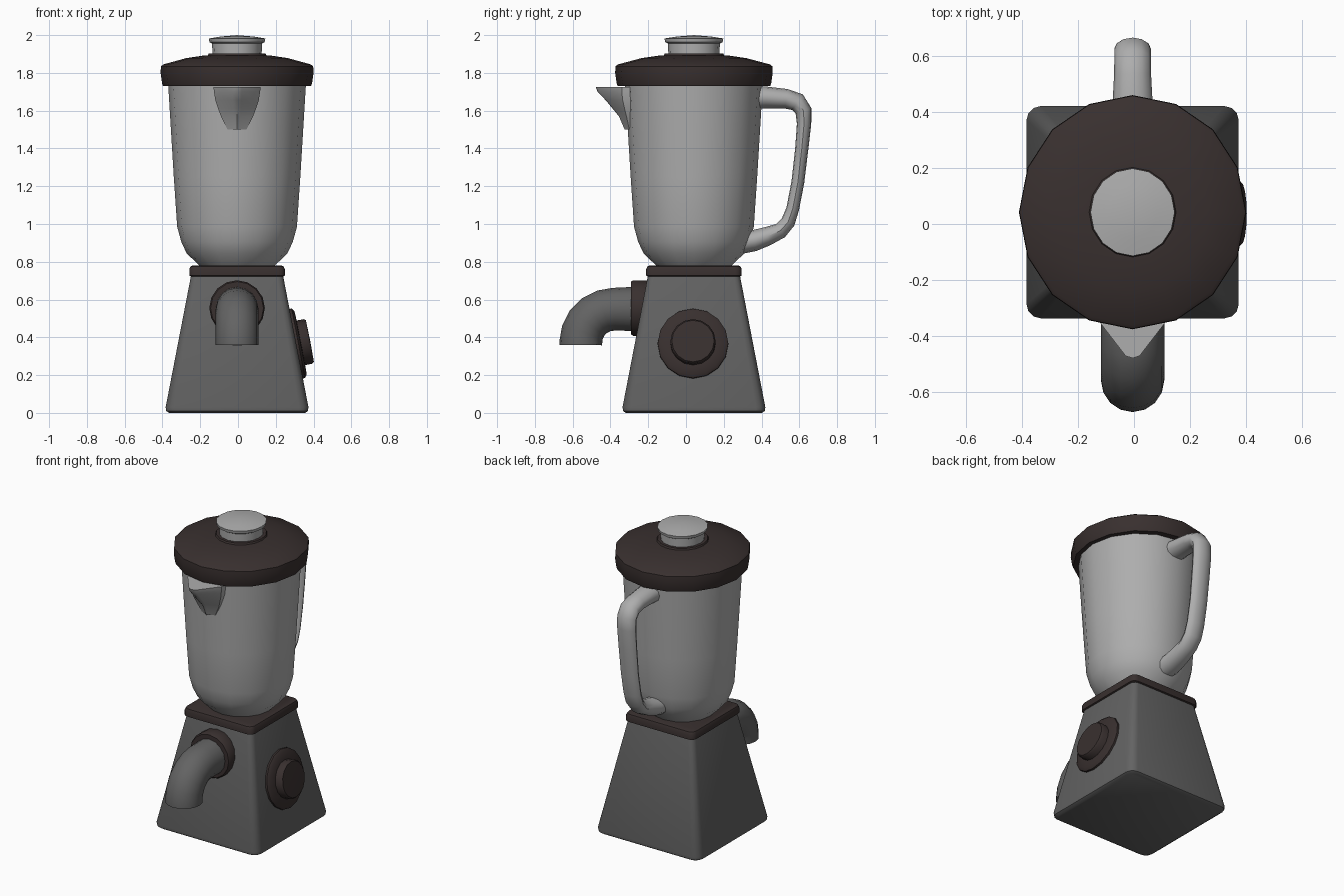
import bpy, bmesh, math
from mathutils import Vector, Matrix

if "Cube" in bpy.data.objects:
    bpy.data.objects.remove(bpy.data.objects["Cube"])

CX, CY = -0.005, 0.042   # vertical axis of the machine


def material(name, rgb):
    m = bpy.data.materials.new(name)
    m.diffuse_color = (*rgb, 1)
    m.use_nodes = True
    m.node_tree.nodes["Principled BSDF"].inputs["Base Color"].default_value = m.diffuse_color
    return m


LIGHT = material("light grey", (0.42, 0.42, 0.42))
GREY = material("dark grey", (0.125, 0.125, 0.125))
BROWN = material("dark brown", (0.040, 0.029, 0.028))


def loft(name, rings, mat, angle=40, matrix=None):
    """Skin a list of equal-sized point rings and cap both ends."""
    bm = bmesh.new()
    vs = [[bm.verts.new(p) for p in r] for r in rings]
    n = len(rings[0])
    for a, b in zip(vs, vs[1:]):
        for i in range(n):
            bm.faces.new((a[i], a[(i + 1) % n], b[(i + 1) % n], b[i]))
    bm.faces.new(vs[0])
    bm.faces.new(vs[-1])
    bmesh.ops.remove_doubles(bm, verts=bm.verts, dist=1e-5)
    bmesh.ops.recalc_face_normals(bm, faces=bm.faces)
    if matrix:
        bm.transform(matrix)
    me = bpy.data.meshes.new(name)
    bm.to_mesh(me)
    bm.free()
    me.materials.append(mat)
    me.shade_smooth()
    me.set_sharp_from_angle(angle=math.radians(angle))
    ob = bpy.data.objects.new(name, me)
    bpy.context.collection.objects.link(ob)
    return ob


def lathe(name, profile, mat, matrix, n=16, sy=1.0, angle=40):
    """Profile of (radius, height) turned about local z."""
    rings = [[Vector((r * math.cos(2 * math.pi * i / n),
                      r * sy * math.sin(2 * math.pi * i / n), z))
              for i in range(n)] for r, z in profile]
    return loft(name, rings, mat, angle, matrix)


def square_ring(half, z, c, seg=3):
    """Square with rounded corners of radius c."""
    pts = []
    for q, (sx, sy) in enumerate(((1, 1), (-1, 1), (-1, -1), (1, -1))):
        for k in range(seg + 1):
            a = math.pi / 2 * (q + k / seg)
            pts.append(Vector((CX + sx * (half - c) + c * math.cos(a),
                               CY + sy * (half - c) + c * math.sin(a), z)))
    return pts


def tube(name, path, mat, n=12, angle=40):
    """Path of (y, z, half width in x, half thickness) in the middle plane."""
    rings = []
    for i, (y, z, w, t) in enumerate(path):
        a, b = path[max(i - 1, 0)], path[min(i + 1, len(path) - 1)]
        d = Vector((0, b[0] - a[0], b[1] - a[1])).normalized()
        nrm = Vector((0, -d.z, d.y))
        rings.append([Vector((CX + w * math.cos(u), y, z)) + nrm * t * math.sin(u)
                      for u in (2 * math.pi * k / n for k in range(n))])
    return loft(name, rings, mat, angle)


axis = Matrix.Translation((CX, CY, 0))

# Motor base and its collar
loft("base", [square_ring(h, z, c) for h, z, c in
              ((0.36, 0, 0.045), (0.375, 0.01, 0.05), (0.378, 0.03, 0.05),
               (0.243, 0.73, 0.035))], GREY)
loft("collar", [square_ring(h, z, 0.035) for h, z in
                ((0.24, 0.72), (0.253, 0.727), (0.253, 0.76),
                 (0.247, 0.775), (0.235, 0.78))], BROWN)

# Jar
lathe("jar", [(0.19, 0.77), (0.205, 0.785), (0.267, 0.845), (0.295, 0.905),
              (0.317, 0.985), (0.335, 1.25), (0.365, 1.745)], LIGHT, axis)

# Pouring lip of the jar
lip = []
for z, tip, w, side in ((1.725, -0.478, 0.125, -0.34), (1.70, -0.468, 0.122, -0.34),
                        (1.655, -0.425, 0.115, -0.335), (1.61, -0.388, 0.10, -0.325),
                        (1.57, -0.355, 0.085, -0.315), (1.50, -0.325, 0.05, -0.30)):
    lip.append([Vector((CX + x, y, z)) for x, y in
                ((-w, -0.22), (-w, side), (-w * 0.2, tip + 0.008), (0, tip),
                 (w * 0.2, tip + 0.008), (w, side), (w, -0.22))])
loft("jar_lip", lip, LIGHT, 35)

# Jar handle
tube("handle", [(0.34, 1.67, 0.078, 0.063), (0.42, 1.67, 0.072, 0.058),
                (0.53, 1.663, 0.066, 0.052), (0.59, 1.645, 0.065, 0.05),
                (0.622, 1.60, 0.065, 0.044), (0.625, 1.53, 0.065, 0.038),
                (0.613, 1.40, 0.064, 0.035), (0.592, 1.22, 0.062, 0.034),
                (0.565, 1.08, 0.062, 0.034), (0.54, 1.01, 0.062, 0.038),
                (0.50, 0.965, 0.062, 0.042), (0.43, 0.935, 0.066, 0.05),
                (0.36, 0.912, 0.07, 0.056), (0.28, 0.90, 0.075, 0.06)], LIGHT)

# Lid with its knob
lathe("lid", [(0.36, 1.73), (0.392, 1.73), (0.397, 1.745), (0.405, 1.80),
              (0.403, 1.835), (0.39, 1.845), (0.27, 1.878), (0.17, 1.893),
              (0.155, 1.893), (0.15, 1.903), (0.0, 1.903)], BROWN, axis, sy=1.03)
lathe("lid_knob", [(0.13, 1.89), (0.132, 1.955), (0.146, 1.963), (0.15, 1.982),
                   (0.09, 1.992), (0.0, 2.0)], LIGHT, axis, sy=1.04)

# Juice spout: straight run, quarter bend, open end facing down
R = 0.113
bend = [(-0.38 - 0.177 * math.sin(a), 0.372 + 0.177 * math.cos(a), R, R)
        for a in (math.pi / 2 * k / 5 for k in range(6))]
pipe = [(-0.20, 0.55, R, R + 0.003), (-0.30, 0.55, R, R + 0.003)] + bend + [
    (-0.557, 0.36, R, R), (-0.557, 0.36, R * 0.86, R * 0.86),
    (-0.557, 0.42, R * 0.84, R * 0.84)]
# keep the mouth rings level by lofting the inner wall with fixed orientation
rings_path = pipe[:-2]
tube("spout", rings_path, GREY, 16)

# Spout flange on the front face
lathe("spout_flange", [(0.14, 0), (0.147, 0.02), (0.147, 0.09), (0.14, 0.10), (0.12, 0.10)],
      BROWN, Matrix.Translation((CX, -0.19, 0.555)) @ Matrix.Rotation(math.pi / 2, 4, 'X'))

# Control dial on the right, tilted with the sloping side
tilt = math.atan2(0.135, 0.70)
side = Matrix.Translation((0.302, 0.037, 0.365)) @ Matrix.Rotation(math.pi / 2 - tilt, 4, 'Y')
lathe("dial_plate", [(0.18, -0.02), (0.188, 0), (0.187, 0.018), (0.17, 0.03), (0.11, 0.032)],
      BROWN, side)
lathe("dial", [(0.12, 0.0), (0.12, 0.07), (0.112, 0.08), (0.0, 0.082)], BROWN, side)
